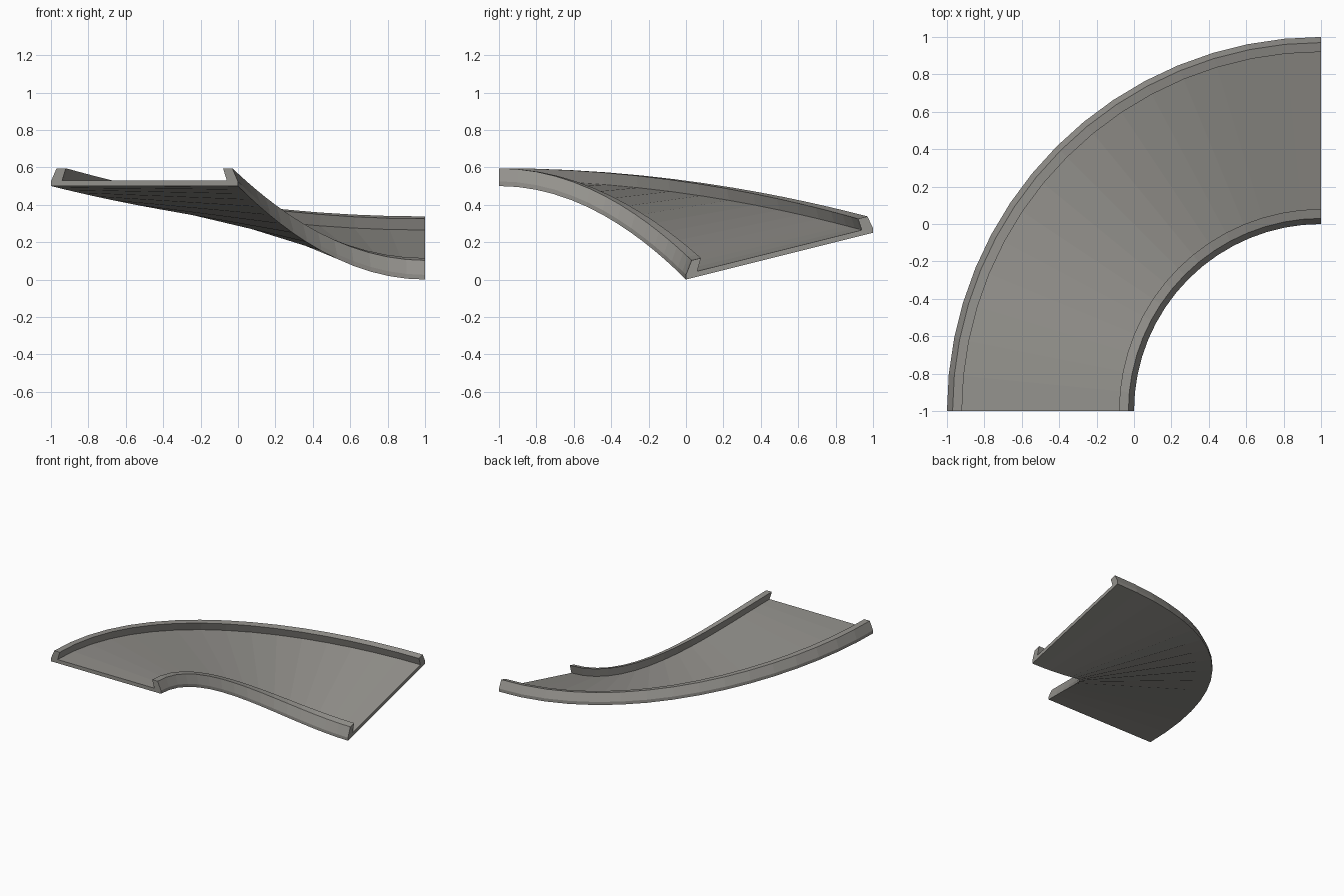
import bpy, bmesh, math

if "Cube" in bpy.data.objects:
    bpy.data.objects.remove(bpy.data.objects["Cube"])

SEGS = 16                 # steps around the quarter turn
CX, CY = 1.0, -1.0        # centre of the turn
R_IN, R_OUT = 1.0, 2.0
RISE, BANK = 0.5, 0.25    # climb of inner edge, banking at the low end

# One material for the whole track
grey = bpy.data.materials.new("warm grey")
grey.diffuse_color = (0.296, 0.287, 0.266, 1.0)
grey.use_nodes = True
grey.node_tree.nodes["Principled BSDF"].inputs["Base Color"].default_value = grey.diffuse_color

# Cross-section (offset from edge, height): kerb half, mirrored to the other side
kerb = [(0.0, 0.0), (0.0, 0.025), (0.03, 0.095), (0.08, 0.095), (0.06, 0.03)]
profile = [(R_IN + o, h) for o, h in kerb] + [(R_OUT - o, h) for o, h in reversed(kerb)]


def place(r, h, phi):
    """Point on the banked, climbing curve; phi = 0 at the low end."""
    s = math.sin(phi) ** 2
    base = RISE * s + BANK * (r - R_IN) * (1 - s)
    return (CX - r * math.sin(phi), CY + r * math.cos(phi), base + h)


# Sweep the section round the turn
bm = bmesh.new()
rings = [[bm.verts.new(place(r, h, math.pi / 2 * i / SEGS)) for r, h in profile]
         for i in range(SEGS + 1)]
n = len(profile)
for a, b in zip(rings, rings[1:]):
    for j in range(n):
        k = (j + 1) % n
        bm.faces.new((a[j], a[k], b[k], b[j]))

# Closed ends: two kerb faces and the deck edge
for ring in (rings[0], rings[-1]):
    bm.faces.new(ring[0:5])
    bm.faces.new(ring[5:10])
    bm.faces.new((ring[0], ring[4], ring[5], ring[9]))

bmesh.ops.recalc_face_normals(bm, faces=bm.faces[:])
mesh = bpy.data.meshes.new("banked_track_corner")
bm.to_mesh(mesh)
bm.free()
mesh.materials.append(grey)
track = bpy.data.objects.new("banked_track_corner", mesh)
bpy.context.collection.objects.link(track)
